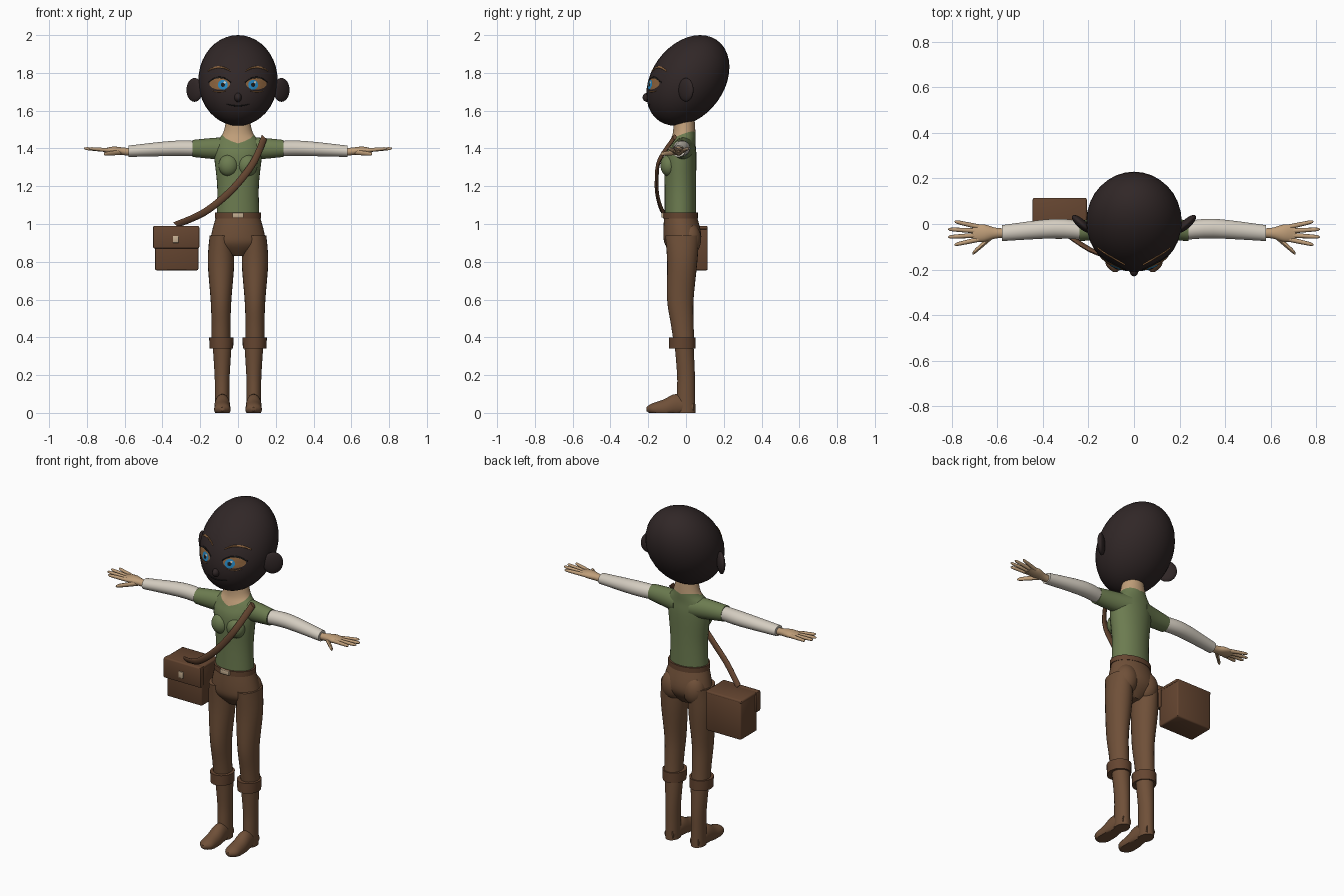
import bpy, bmesh, math
from mathutils import Vector
from mathutils.bvhtree import BVHTree

if "Cube" in bpy.data.objects:
    bpy.data.objects.remove(bpy.data.objects["Cube"])

X, Y, Z = Vector((1, 0, 0)), Vector((0, 1, 0)), Vector((0, 0, 1))


def material(name, *rgb):
    mat = bpy.data.materials.new(name)
    mat.use_nodes = True
    mat.diffuse_color = (*rgb, 1)
    bsdf = mat.node_tree.nodes["Principled BSDF"]
    bsdf.inputs["Base Color"].default_value = (*rgb, 1)
    bsdf.inputs["Roughness"].default_value = .8
    return mat


DARK = material("dark head skin", .03, .02, .02)
SKIN = material("tan skin", .52, .34, .19)
GREEN = material("green cloth", .15, .2, .08)
CREAM = material("cream cloth", .66, .61, .53)
BROWN = material("brown cloth", .16, .08, .04)
LEATHER = material("brown leather", .13, .06, .03)
METAL = material("pale buckle", .55, .42, .28)
TAN = material("eye tan", .27, .13, .05)
BLUE = material("iris blue", .02, .25, .55)
BLACK = material("pupil black", .01, .01, .01)


def finish(name, bm, *mats):
    bmesh.ops.recalc_face_normals(bm, faces=bm.faces)
    mesh = bpy.data.meshes.new(name)
    bm.to_mesh(mesh)
    bm.free()
    for mat in mats:
        mesh.materials.append(mat)
    mesh.shade_smooth()
    mesh.set_sharp_from_angle(angle=math.radians(45))
    ob = bpy.data.objects.new(name, mesh)
    bpy.context.collection.objects.link(ob)
    return ob


def blend(sections, steps):
    """Smooth curve through the sections (x, y, z, radius, radius)."""
    knots = [Vector(section) for section in sections]
    knots = [knots[0], *knots, knots[-1]]
    out = []
    for a, b, c, d in zip(knots, knots[1:], knots[2:], knots[3:]):
        for i in range(steps):
            t = i / steps
            bend = 2 * a - 5 * b + 4 * c - d
            twist = 3 * b - a - 3 * c + d
            out.append(b + (t * (c - a) + t * t * bend + t ** 3 * twist) / 2)
    return out + [knots[-1]]


def bridge(bm, rings):
    for ring, following in zip(rings, rings[1:]):
        for i in range(len(ring)):
            bm.faces.new((ring[i - 1], ring[i], following[i], following[i - 1]))
    bm.faces.new(rings[-1])


def tube_mesh(sections, side, up, flip=1, n=24, steps=4):
    """Skin elliptical rings laid in the plane of side and up."""
    bm = bmesh.new()
    rings = []
    for x, y, z, a, b in blend(sections, steps):
        ring = []
        for i in range(n):
            turn = math.tau * i / n
            p = Vector((x, y, z)) + side * a * math.cos(turn) + up * b * math.sin(turn)
            ring.append(bm.verts.new((p.x * flip, p.y, max(p.z, 0))))
        rings.append(ring)
    bridge(bm, rings)
    bm.faces.new(rings[0])
    return bm


def tube(name, mat, sections, side=X, up=Y, **options):
    return finish(name, tube_mesh(sections, side, up, **options), mat)


def upright(x, *rows):
    """Rows of height, y centre, half width and half depth."""
    return [(x, y, z, width, depth) for z, y, width, depth in rows]


def ball_mesh(centre, size, lean=0):
    """Ellipsoid whose top leans back and bottom leans forward."""
    bm = bmesh.new()
    bmesh.ops.create_uvsphere(bm, u_segments=32, v_segments=20, radius=1)
    for v in bm.verts:
        v.co = Vector(centre) + v.co * Vector(size) + Y * lean * v.co.z
    return bm


def ball(name, mat, centre, size):
    return finish(name, ball_mesh(centre, size), mat)


def box(name, mat, low, high, bevel=.008):
    low, high = Vector(low), Vector(high)
    bm = bmesh.new()
    bmesh.ops.create_cube(bm, size=1)
    for v in bm.verts:
        v.co = (low + high) / 2 + v.co * (high - low)
    bmesh.ops.bevel(bm, geom=bm.edges[:], offset=bevel, segments=2, affect='EDGES', profile=.5)
    return finish(name, bm, mat)


# Head and nose
head = ball_mesh((0, .01, 1.76), (.21, .21, .24), lean=.065)
surface = BVHTree.FromBMesh(head)
finish("head", head, DARK)
ball("nose", DARK, (0, -.2, 1.67), (.02, .03, .025))


def on_face(x, z, lift):
    hit = surface.ray_cast(Vector((x, -1, z)), Y)[0]
    return Vector((x, hit.y - lift, z))


def patch(name, mat, x, z, width, height, lift, n=24):
    """Thin oval lying on the face."""
    bm = bmesh.new()
    rings = []
    for scale in (1, .7, .4, .1):
        ring = []
        for i in range(n):
            turn = math.tau * i / n
            dx, dz = width * math.cos(turn), height * math.sin(turn)
            ring.append(bm.verts.new(on_face(x + scale * dx, z + scale * dz, lift)))
        rings.append(ring)
    bridge(bm, rings)
    return finish(name, bm, mat)


def arc(name, mat, x, z, half, rise, radius):
    """Painted line on the face, highest in the middle and thin at its ends."""
    points = []
    for t in (-1, -.5, 0, .5, 1):
        bulge = 1 - t * t
        point = on_face(x + half * t, z + rise * bulge, 0)
        points.append((*point, radius * (bulge + 1) / 2, radius))
    return tube(name, mat, points, Z, Y, n=8)


def finger(name, root, tip, radius, flip):
    root, tip = Vector(root), Vector(tip)
    sections = []
    for along, thick in ((0, 1), (.5, .9), (.9, .7), (1, .2)):
        sections.append((*root.lerp(tip, along), radius * thick, radius * thick))
    return tube(name, SKIN, sections, Y, Z, flip=flip, n=10)


for s, label in ((1, "left_"), (-1, "right_")):
    # Ears, eyes and brows
    ear = ball(label + "ear", DARK, (0, 0, 0), (.055, .02, .063))
    ear.location = (s * .23, 0, 1.71)
    ear.rotation_euler.z = s * math.radians(42)
    patch(label + "eye", TAN, s * .097, 1.742, .055, .03, .003)
    patch(label + "iris", BLUE, s * .08, 1.737, .026, .026, .005)
    patch(label + "pupil", BLACK, s * .08, 1.737, .011, .011, .007)
    patch(label + "eye_glint", CREAM, s * .08 + .01, 1.75, .006, .006, .009)
    arc(label + "upper_lid", BLACK, s * .097, 1.75, .06, .025, .005)
    arc(label + "lower_lid", TAN, s * .1, 1.705, .035, -.005, .003)
    arc(label + "brow", TAN, s * .1, 1.81, .06, .02, .006)

    # Sleeves
    tube(label + "short_sleeve", GREEN, [
        (.05, -.01, 1.4, .06, .06), (.14, -.02, 1.4, .05, .055),
        (.24, -.03, 1.4, .045, .045)], Y, Z, flip=s)
    tube(label + "long_sleeve", CREAM, [
        (.22, -.03, 1.4, .04, .04), (.35, -.02, 1.4, .043, .04),
        (.58, -.04, 1.385, .035, .03)], Y, Z, flip=s)

    # Hands
    tube(label + "palm", SKIN, [
        (.56, -.04, 1.38, .02, .02), (.61, -.04, 1.385, .024, .02),
        (.66, -.04, 1.39, .038, .02), (.71, -.04, 1.39, .035, .01)], Y, Z, flip=s)
    for i, which in enumerate(("little", "ring", "middle", "index")):
        spread = i - 1.5
        finger(label + which + "_finger", (.68, -.04 - .018 * spread, 1.39),
               (.82 - .014 * spread ** 2, -.04 - .034 * spread, 1.4), .011, s)
    finger(label + "thumb", (.62, -.05, 1.38), (.71, -.13, 1.37), .014, s)

    # Trouser legs, boots and feet
    tube(label + "trouser_leg", BROWN, upright(
        .09, (.94, -.02, .06, .09), (.8, -.02, .07, .08), (.6, -.03, .055, .07),
        (.47, -.02, .05, .06), (.37, -.01, .05, .055)), flip=s)
    tube(label + "boot_cuff", LEATHER, upright(
        .088, (.34, -.02, .062, .07), (.4, -.02, .065, .07)), flip=s)
    tube(label + "boot", BROWN, upright(
        .084, (.36, -.01, .05, .05), (.2, 0, .04, .047),
        (.1, 0, .038, .048), (0, 0, .038, .05)), flip=s)
    foot = ((.04, .03, .03, .03), (-.05, .04, .04, .06), (-.12, .02, .043, .05),
            (-.18, .02, .04, .03), (-.21, .02, .01, .01))
    tube(label + "foot", BROWN, [(.083, *row) for row in foot], X, Z, flip=s)
    ball(label + "seat", BROWN, (s * .07, .02, .92), (.065, .06, .085))
    ball(label + "bust", GREEN, (s * .05, -.09, 1.31), (.053, .045, .058))

arc("mouth", BLACK, 0, 1.635, .06, -.01, .003)

# Torso and neck, with the collar cut as a V
torso = tube_mesh(upright(
    0, (1.04, -.03, .113, .083), (1.2, -.03, .11, .083), (1.36, -.03, .126, .085),
    (1.43, -.02, .12, .07), (1.48, -.01, .08, .06), (1.56, -.01, .06, .055)), X, Y, n=32)
collar = [Vector((-.25 * s, -.4, 1)) for s in (1, -1)]
throat = Z * 1.463
for normal in collar:
    bmesh.ops.bisect_plane(torso, geom=torso.verts[:] + torso.edges[:] + torso.faces[:],
                           plane_co=throat, plane_no=normal)
for face in torso.faces:
    offset = face.calc_center_median() - throat
    face.material_index = int(all(offset.dot(normal) > 0 for normal in collar))
finish("torso", torso, GREEN, SKIN)

# Hips, belt and buckle
tube("hips", BROWN, upright(
    0, (.83, -.02, .05, .04), (.89, -.02, .14, .09),
    (.95, -.02, .14, .1), (1.05, -.03, .113, .085)), n=32)
tube("belt", LEATHER, upright(0, (1.03, -.03, .122, .093), (1.06, -.03, .122, .093)), n=32)
box("belt_buckle", METAL, (-.03, -.13, 1.034), (.03, -.115, 1.06), .003)

# Shoulder bag and strap
box("bag_body", LEATHER, (-.44, -.04, .755), (-.21, .115, .985))
box("bag_flap", LEATHER, (-.45, -.06, .87), (-.205, -.02, .99))
box("bag_lid", LEATHER, (-.445, -.05, .97), (-.207, .115, .99))
box("bag_clasp", METAL, (-.345, -.067, .9), (-.315, -.055, .937), .003)
strap = [(.14, -.06, 1.46), (.09, -.14, 1.34), (.02, -.155, 1.24),
         (-.07, -.15, 1.145), (-.19, -.115, 1.055), (-.33, -.02, .995)]
tube("bag_strap", LEATHER, [(*point, .019, .01) for point in strap], (X - Z).normalized(), Y, n=12)
